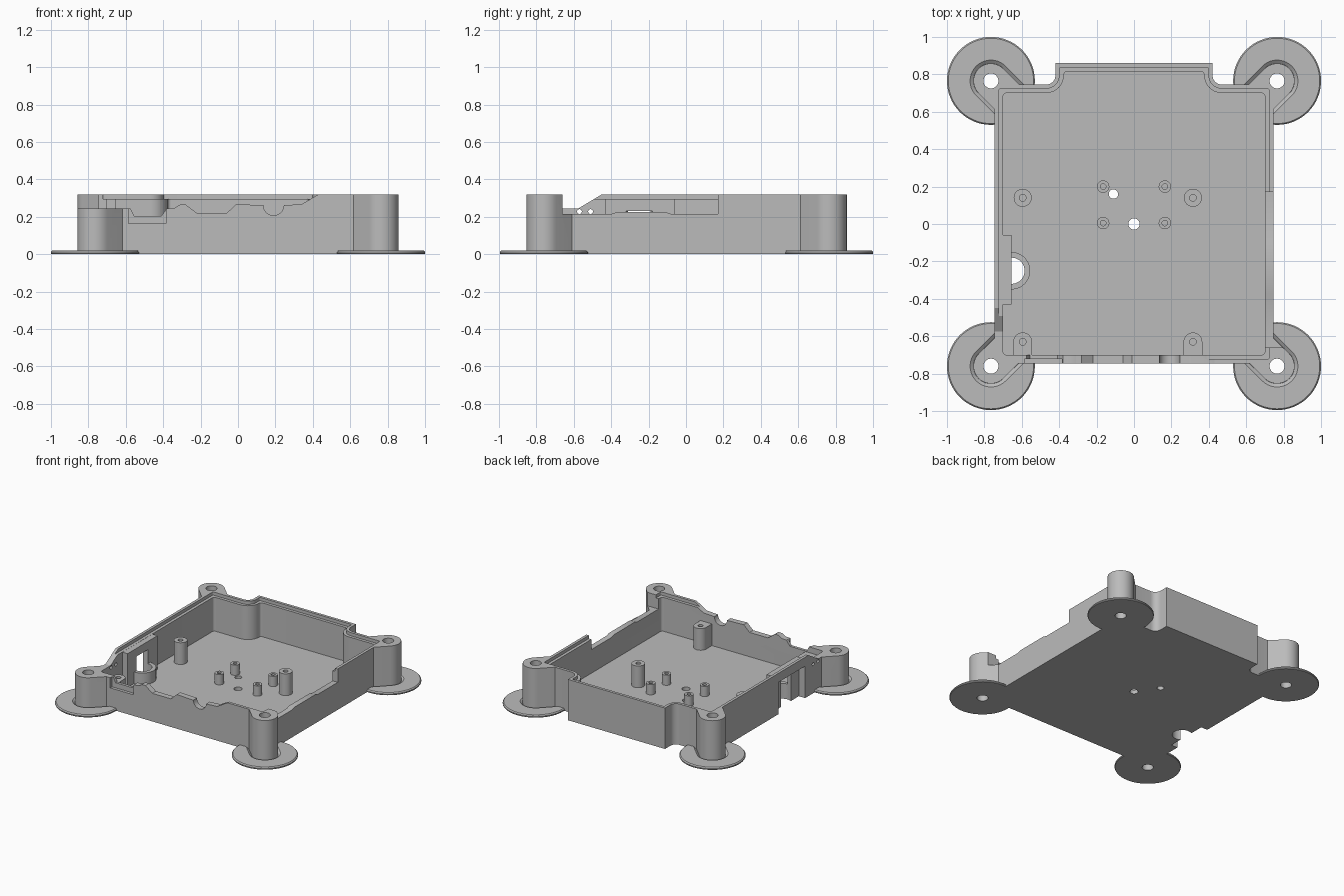
import bpy, bmesh
from math import pi, cos, sin, atan2
from mathutils import Vector

cube = bpy.data.objects.get("Cube")
if cube:
    bpy.data.objects.remove(cube, do_unlink=True)

GREY = (0.5, 0.5, 0.5, 1)
grey = bpy.data.materials.new("plain grey plastic")
grey.use_nodes = True
grey.diffuse_color = GREY
grey.node_tree.nodes["Principled BSDF"].inputs["Base Color"].default_value = GREY

W, TOP, FLOOR = 0.745, 0.32, 0.03


# --- helpers ---
def loft(name, rings, axis="z"):
    """Closed solid through (outline, height) rings along an axis."""
    place = {"z": lambda a, b, h: (a, b, h),
             "y": lambda a, b, h: (a, h, b),
             "x": lambda a, b, h: (h, a, b)}[axis]
    bm = bmesh.new()
    loops = [[bm.verts.new(place(a, b, h)) for a, b in pts] for pts, h in rings]
    bm.faces.new(loops[0])
    bm.faces.new(loops[-1])
    for low, high in zip(loops, loops[1:]):
        for i in range(len(low)):
            j = (i + 1) % len(low)
            bm.faces.new((low[i], low[j], high[j], high[i]))
    bmesh.ops.recalc_face_normals(bm, faces=bm.faces)
    mesh = bpy.data.meshes.new(name)
    bm.to_mesh(mesh)
    bm.free()
    mesh.materials.append(grey)
    obj = bpy.data.objects.new(name, mesh)
    bpy.context.collection.objects.link(obj)
    return obj


def prism(pts, lo, hi, axis="z", name="helper"):
    return loft(name, [(pts, lo), (pts, hi)], axis)


def box(x0, x1, y0, y1, z0, z1):
    return prism([(x0, y0), (x1, y0), (x1, y1), (x0, y1)], z0, z1)


def circle(x, y, r, n=40):
    return [(x + r * cos(2 * pi * i / n), y + r * sin(2 * pi * i / n)) for i in range(n)]


def capsule(x, y, r, angle, length, n=20):
    """Half circle at (x, y) with straight sides running on toward angle."""
    pts = [(x + r * cos(angle + pi / 2 + pi * i / n),
            y + r * sin(angle + pi / 2 + pi * i / n)) for i in range(n + 1)]
    dx, dy = length * cos(angle), length * sin(angle)
    return pts + [(pts[-1][0] + dx, pts[-1][1] + dy), (pts[0][0] + dx, pts[0][1] + dy)]


def rounded(corners, n=8):
    """Round the right-angled corners given as (x, y, radius)."""
    out = []
    for i, (x, y, r) in enumerate(corners):
        p = Vector((x, y))
        if r <= 0:
            out.append((x, y))
            continue
        a = (Vector(corners[i - 1][:2]) - p).normalized() * r
        b = (Vector(corners[(i + 1) % len(corners)][:2]) - p).normalized() * r
        for k in range(n + 1):
            t = k / n * pi / 2
            out.append(tuple(p + a + b - b * cos(t) - a * sin(t)))
    return out


def case_outline(inset):
    """Case outline with the stepped-out back, moved inward."""
    w, r = W - inset, inset * 0.4
    half = [(w, -w, r), (w, w, r), (0.42 - inset, w, 0.05 + inset),
            (0.42 - inset, 0.86 - inset, r)]
    return rounded(half + [(-x, y, c) for x, y, c in reversed(half)])


def combine(target, operation, tools):
    for tool in tools:
        mod = target.modifiers.new("combine", "BOOLEAN")
        mod.operation, mod.solver, mod.object = operation, "EXACT", tool
        bpy.context.view_layer.objects.active = target
        bpy.ops.object.modifier_apply(modifier=mod.name)
        bpy.data.objects.remove(tool, do_unlink=True)


def finish(obj):
    bpy.ops.object.select_all(action="DESELECT")
    obj.select_set(True)
    bpy.context.view_layer.objects.active = obj
    bpy.ops.object.shade_smooth_by_angle(angle=0.5)


posts = [(sx * 0.765, y) for sx in (-1, 1) for y in (0.765, -0.76)]

# --- case shell with corner posts ---
case = prism(case_outline(0), 0, TOP, name="case")
combine(case, "UNION", [prism(capsule(x, y, 0.093, atan2(-y, -x), 0.2), 0, TOP)
                        for x, y in posts])
combine(case, "DIFFERENCE", [prism(case_outline(0.045), FLOOR, 0.5),
                             prism(case_outline(0.022), 0.295, 0.5)])

# --- cable recess: inner panel and half-round sleeve ---
combine(case, "UNION", [box(-0.715, -0.655, -0.43, -0.06, 0.005, 0.294),
                        prism(circle(-0.655, -0.25, 0.1), 0.005, 0.12)])
combine(case, "DIFFERENCE", [box(-0.9, -0.69, -0.41, -0.08, -0.1, 0.25),
                             prism(circle(-0.655, -0.25, 0.07), -0.1, 0.23)])

# --- front rim with its connector notches ---
scoop = [(0.19 + 0.055 * cos(t), 0.262 + 0.055 * sin(t))
         for t in [pi + pi * i / 12 for i in range(13)]]
front = [(-1, 0.245), (-0.575, 0.245), (-0.555, 0.205), (-0.41, 0.205), (-0.38, 0.245),
         (-0.34, 0.247), (-0.31, 0.265), (-0.28, 0.265), (-0.22, 0.22), (-0.06, 0.22),
         (-0.01, 0.267)] + scoop + [(0.34, 0.267), (0.43, TOP), (0.43, 0.5), (-1, 0.5)]
# --- right rim slope and left rim drop ---
slope = [(-1, 0.245), (-0.575, 0.245), (-0.45, TOP), (-0.45, 0.5), (-1, 0.5)]
drop = [(-0.66, 0.215), (-0.4, 0.215), (-0.37, 0.225), (-0.11, 0.225), (-0.08, 0.215),
        (0.17, 0.215), (0.17, 0.5), (-0.66, 0.5)]
combine(case, "DIFFERENCE", [
    prism(front, -1, -0.69, "y"),
    prism(slope, -1, -0.66, "x"),
    prism(drop, 0.66, 1, "x"),
    box(-0.585, -0.385, -1, -0.722, 0.165, 0.5)])
combine(case, "DIFFERENCE", [prism(circle(y, 0.228, 0.013, 16), -0.9, -0.65, "x")
                             for y in (-0.57, -0.51)])

# --- screw holes and floor holes ---
holes = [(x, y, 0.04) for x, y in posts] + [(0, 0, 0.03), (-0.11, 0.16, 0.025)]
combine(case, "DIFFERENCE", [prism(circle(*h), -0.1, 0.5) for h in holes])
finish(case)

# --- foot brims with a tapered groove round each post ---
for x, y in posts:
    brim = loft("foot_brim", [(circle(x, y, r, 64), z) for r, z in
                              ((0.232, 0), (0.235, 0.004), (0.235, 0.012), (0.228, 0.02))])
    toward = atan2(-y, -x)
    groove = loft("helper", [(capsule(x, y, 0.094, toward, 0.3), 0.006),
                             (capsule(x, y, 0.114, toward, 0.3), 0.022)])
    combine(brim, "DIFFERENCE", [groove, prism(circle(x, y, 0.04), -0.1, 0.1)])
    finish(brim)

# --- standoffs with blind screw holes ---
def standoff(name, outline, x, y, height, r):
    post = prism(outline, FLOOR - 0.01, height, name=name)
    combine(post, "DIFFERENCE", [prism(circle(x, y, r, 20), height - 0.06, 0.5)])
    finish(post)


for x in (-0.595, 0.315):
    standoff("board_standoff", circle(x, 0.14, 0.048), x, 0.14, 0.2, 0.018)
    standoff("wall_standoff", capsule(x, -0.63, 0.05, -pi / 2, 0.08), x, -0.63, 0.2, 0.018)
for x in (-0.165, 0.165):
    for y in (0.005, 0.2):
        standoff("small_standoff", circle(x, y, 0.033), x, y, 0.11, 0.015)
